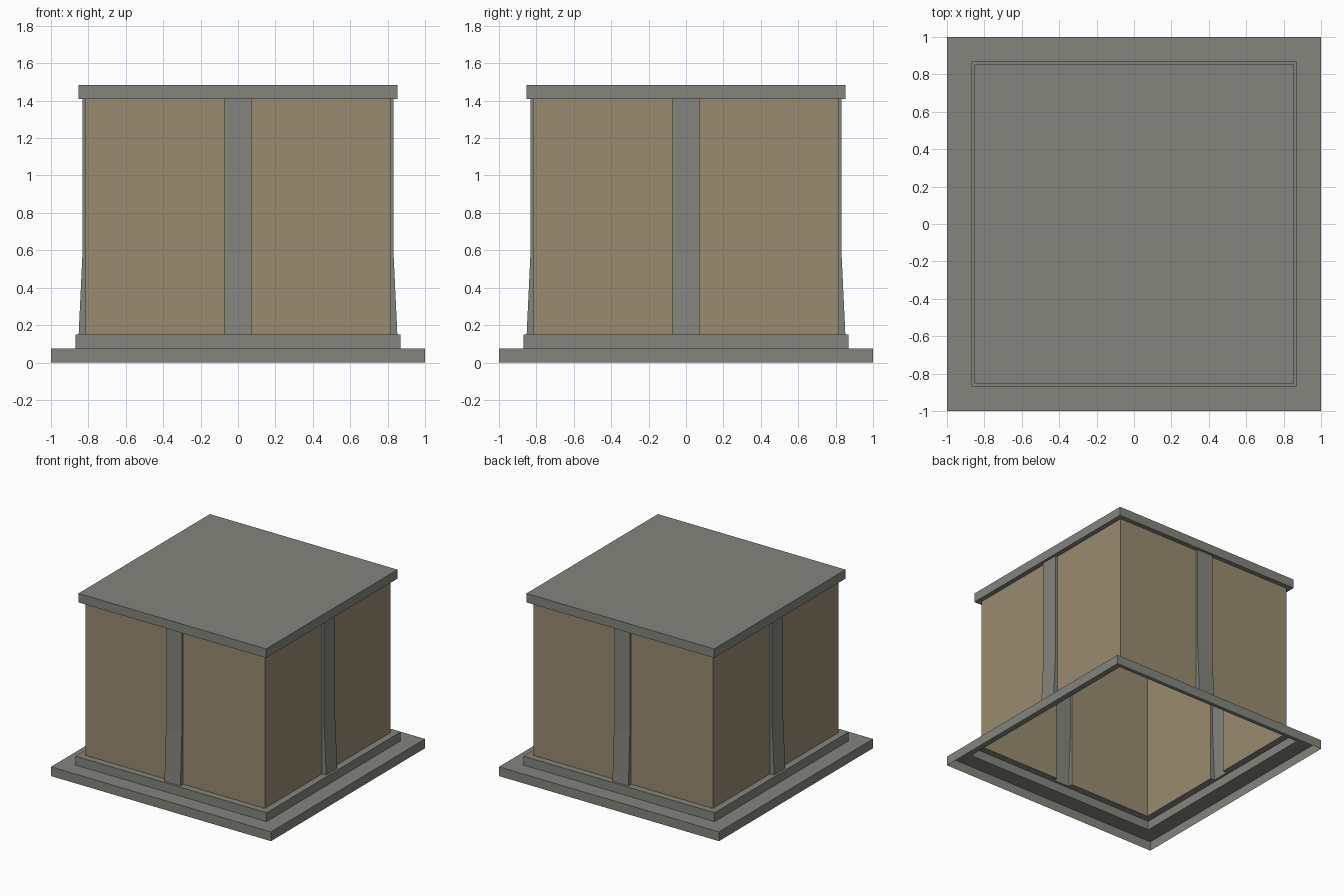
import bpy, bmesh
from mathutils import Matrix, Vector
from math import pi

if "Cube" in bpy.data.objects:
    bpy.data.objects.remove(bpy.data.objects["Cube"])


def material(name, color):
    m = bpy.data.materials.new(name)
    m.diffuse_color = (*color, 1)
    m.use_nodes = True
    m.node_tree.nodes["Principled BSDF"].inputs["Base Color"].default_value = m.diffuse_color
    return m


GREY = material("grey stone", (0.235, 0.235, 0.205))
TAN = material("tan plaster", (0.325, 0.258, 0.165))

# Main dimensions: half widths and heights
WALL, RIB, RIB_FOOT, RIB_HALF = 0.815, 0.832, 0.852, 0.072
STEP, SLAB, ROOF = 0.87, 1.0, 0.853
Z1, Z2, Z_KINK, Z3, Z4 = 0.076, 0.149, 0.575, 1.41, 1.484


def four_sides(name, faces, mat, cap=None):
    """Repeat the front side's faces on all four sides; optional top cap."""
    bm = bmesh.new()
    for k in range(4):
        rot = Matrix.Rotation(k * pi / 2, 3, 'Z')
        for f in faces:
            bm.faces.new([bm.verts.new(rot @ Vector(p)) for p in f])
    if cap:
        r, z = cap
        bm.faces.new([bm.verts.new(p) for p in
                      ((-r, -r, z), (r, -r, z), (r, r, z), (-r, r, z))])
    bmesh.ops.remove_doubles(bm, verts=bm.verts, dist=1e-5)
    me = bpy.data.meshes.new(name)
    bm.to_mesh(me)
    bm.free()
    me.materials.append(mat)
    ob = bpy.data.objects.new(name, me)
    bpy.context.collection.objects.link(ob)


def band(r0, z0, r1, z1):
    """One full-width face between two square loops."""
    return [(-r0, -r0, z0), (r0, -r0, z0), (r1, -r1, z1), (-r1, -r1, z1)]


def wall(x0, x1):
    return [(x0, -WALL, Z2), (x1, -WALL, Z2), (x1, -WALL, Z3), (x0, -WALL, Z3)]


h = RIB_HALF

# Stepped base, hollow and open below, notched under the ribs
notch = [(-STEP, -STEP, Z2), (STEP, -STEP, Z2), (WALL, -WALL, Z2),
         (h, -WALL, Z2), (h, -RIB_FOOT, Z2), (-h, -RIB_FOOT, Z2),
         (-h, -WALL, Z2), (-WALL, -WALL, Z2)]
four_sides("stepped_base", [band(SLAB, 0, SLAB, Z1), band(SLAB, Z1, STEP, Z1),
                            band(STEP, Z1, STEP, Z2), notch], GREY)

# Wall panels either side of each rib
four_sides("wall_panels", [wall(-WALL, -h), wall(h, WALL)], TAN)

# Ribs with a flared foot
foot = [(-h, -RIB_FOOT, Z2), (h, -RIB_FOOT, Z2), (h, -RIB, Z_KINK), (-h, -RIB, Z_KINK)]
shaft = [(-h, -RIB, Z_KINK), (h, -RIB, Z_KINK), (h, -RIB, Z3), (-h, -RIB, Z3)]
right = [(h, -RIB_FOOT, Z2), (h, -WALL, Z2), (h, -WALL, Z3), (h, -RIB, Z3), (h, -RIB, Z_KINK)]
left = [(-x, y, z) for x, y, z in reversed(right)]
four_sides("wall_ribs", [foot, shaft, right, left], GREY)

# Flat roof with overhanging rim
four_sides("roof", [band(WALL, Z3, ROOF, Z3), band(ROOF, Z3, ROOF, Z4)], GREY, (ROOF, Z4))
